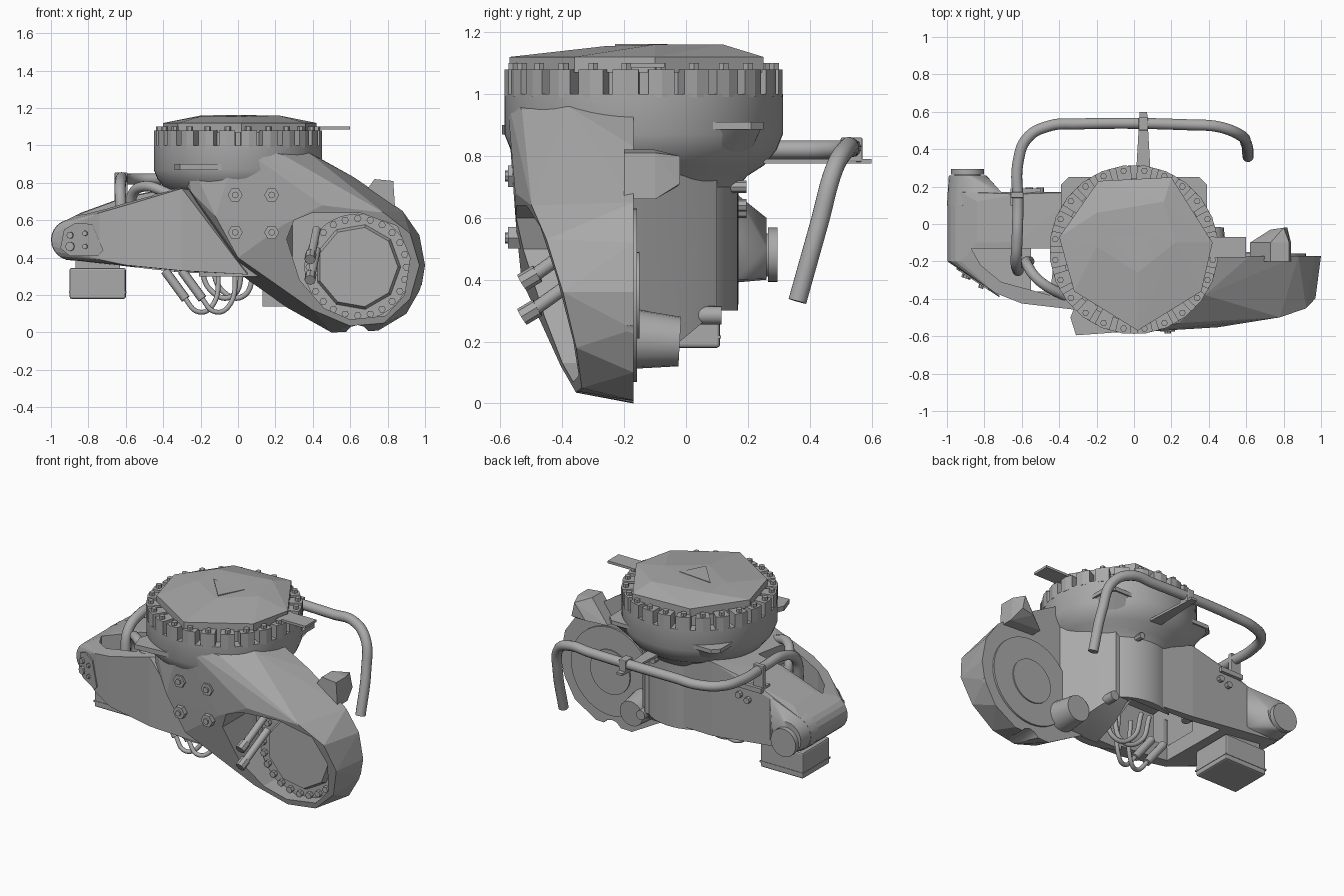
import bpy
import bmesh
from math import cos, sin, pi, radians
from mathutils import Vector

if "Cube" in bpy.data.objects:
    bpy.data.objects.remove(bpy.data.objects["Cube"])

grey = bpy.data.materials.new("cast_grey")
grey.use_nodes = True
grey.diffuse_color = (.4, .4, .4, 1)
grey.node_tree.nodes["Principled BSDF"].inputs["Base Color"].default_value = (.4, .4, .4, 1)


def add(name, mesh, smooth=False):
    mesh.materials.clear()
    mesh.materials.append(grey)
    obj = bpy.data.objects.new(name, mesh)
    bpy.context.collection.objects.link(obj)
    if smooth:
        bpy.ops.object.select_all(action='DESELECT')
        obj.select_set(True)
        bpy.context.view_layer.objects.active = obj
        bpy.ops.object.shade_smooth_by_angle(angle=radians(40))
    return obj


def from_bmesh(name, bm, smooth=False):
    bmesh.ops.recalc_face_normals(bm, faces=bm.faces)
    mesh = bpy.data.meshes.new(name)
    bm.to_mesh(mesh)
    bm.free()
    return add(name, mesh, smooth)


def hull(name, points, smooth=False):
    bm = bmesh.new()
    for p in points:
        bm.verts.new(p)
    out = bmesh.ops.convex_hull(bm, input=bm.verts)
    spare = {v for v in out["geom_interior"] + out["geom_unused"] if isinstance(v, bmesh.types.BMVert)}
    bmesh.ops.delete(bm, geom=list(spare), context='VERTS')
    return from_bmesh(name, bm, smooth)


def prism(name, first, second, smooth=False):
    """Join two matching rings of points into a closed solid."""
    bm = bmesh.new()
    a = [bm.verts.new(p) for p in first]
    b = [bm.verts.new(p) for p in second]
    for i in range(len(a)):
        j = (i + 1) % len(a)
        bm.faces.new((a[i], a[j], b[j], b[i]))
    bm.faces.new(a)
    bm.faces.new(b[::-1])
    return from_bmesh(name, bm, smooth)


def rod(name, start, end, radius, sides=16, tip=None):
    start, end = Vector(start), Vector(end)
    turn = (end - start).to_track_quat('Z', 'Y')
    ring = [turn @ Vector((cos(2 * pi * i / sides), sin(2 * pi * i / sides), 0)) for i in range(sides)]
    return prism(name, [start + v * radius for v in ring],
                 [end + v * (tip or radius) for v in ring], sides > 9)


def box(name, low, high, bevel=0):
    bm = bmesh.new()
    bmesh.ops.create_cube(bm, size=1)
    for v in bm.verts:
        v.co = [(l + h) / 2 + c * (h - l) for l, h, c in zip(low, high, v.co)]
    if bevel:
        bmesh.ops.bevel(bm, geom=bm.edges[:], offset=bevel, segments=2, affect='EDGES', profile=.5)
    return from_bmesh(name, bm)


def lathe(name, profile, centre, steps=64):
    bm = bmesh.new()
    rings = [[bm.verts.new((centre[0] + r * cos(2 * pi * i / steps), centre[1] + r * sin(2 * pi * i / steps), z))
              for i in range(steps)] for r, z in profile]
    for a, b in zip(rings, rings[1:]):
        for i in range(steps):
            j = (i + 1) % steps
            bm.faces.new((a[i], a[j], b[j], b[i]))
    bm.faces.new(rings[0])
    bm.faces.new(rings[-1])
    return from_bmesh(name, bm, True)


def pipe(name, points, radius):
    curve = bpy.data.curves.new(name, 'CURVE')
    curve.dimensions = '3D'
    curve.bevel_depth = radius
    curve.bevel_resolution = 5
    curve.use_fill_caps = True
    spline = curve.splines.new('BEZIER')
    spline.bezier_points.add(len(points) - 1)
    for bp, p in zip(spline.bezier_points, points):
        bp.co = p
        bp.handle_left_type = bp.handle_right_type = 'AUTO'
    tmp = bpy.data.objects.new(name, curve)
    bpy.context.collection.objects.link(tmp)
    mesh = bpy.data.meshes.new_from_object(tmp.evaluated_get(bpy.context.evaluated_depsgraph_get()))
    bpy.data.objects.remove(tmp)
    return add(name, mesh, True)


def cut(cutter, *targets):
    for target in targets:
        mod = target.modifiers.new("cut", 'BOOLEAN')
        mod.operation, mod.solver, mod.object = 'DIFFERENCE', 'EXACT', cutter
        target.data = bpy.data.meshes.new_from_object(target.evaluated_get(bpy.context.evaluated_depsgraph_get()))
        target.modifiers.clear()
    bpy.data.objects.remove(cutter)


def at_y(outline, y):
    return [(x, y(x, z) if callable(y) else y, z) for x, z in outline]


def at_z(outline, z):
    return [(x, y, z) for x, y in outline]


def slant(x, z):
    """Tilted front plane of the wheel housing."""
    return -.55 + .127 * (x - .4) + .275 * (.65 - z)


def circle(cx, cy, r, n=24):
    return [(cx + r * cos(2 * pi * i / n), cy + r * sin(2 * pi * i / n)) for i in range(n)]


# Turret drum and column
TC = (0, -.137)
column = lathe("turret_column", [(.305, .3), (.305, .7), (.335, .735), (.39, .77), (.43, .82),
                                 (.45, .87), (.45, 1), (.38, 1), (.38, 1.07)], TC)

# Flange teeth and bolts
for i in range(24):
    a = 2 * pi * (i + .5) / 24
    rim = [(TC[0] + r * cos(a + d), TC[1] + r * sin(a + d))
           for r, d in ((.36, -.095), (.448, -.095), (.453, 0), (.448, .095), (.36, .095))]
    prism("flange_tooth", at_z(rim, .99), at_z(rim, 1.08))
    x, y = TC[0] + .425 * cos(a), TC[1] + .425 * sin(a)
    rod("flange_bolt", (x, y, 1.07), (x, y, 1.1), .018, 6)

# Faceted cap
cap = [(-.19, .23), (.2, .25), (.42, -.1), (.36, -.36), (.02, -.57), (-.32, -.36), (-.4, -.07)]
hull("turret_cap", at_z(cap, 1.07) + at_z(cap, 1.12) +
     [(-.2, .06, 1.16), (.16, .12, 1.16), (.22, -.1, 1.16), (.02, -.26, 1.155), (-.2, -.12, 1.155)])
mark = [(.02, -.23), (.1, -.08), (-.13, -.06)]
prism("cap_mark", at_z(mark, 1.155), at_z(mark, 1.162))

# Main wheel housing
back = [(-.4, .95), (-.25, .72), (0, .32), (.25, .14), (.5, 0), (.75, .01), (.9, .1), (.98, .24),
        (1, .36), (.97, .52), (.88, .65), (.62, .83), (.44, .93)]
front = [(.25, .58), (.27, .3), (.4, .12), (.6, .035), (.78, .05), (.92, .18), (.97, .36),
         (.92, .53), (.78, .64), (.45, .68), (0, .4)]
housing = hull("wheel_housing", at_y(back, -.17) + at_y(front, slant) + [
    (0, -.58, 1), (-.12, -.55, .62), (.24, -.53, .95), (-.28, -.47, .97), (.38, -.38, .96),
    (-.25, -.47, .75)])
opening = [(.26, .5), (.3, .6), (.4, .64), (.65, .64), (.85, .57), (.92, .4), (.89, .2),
           (.79, .09), (.6, .07), (.46, .13), (.33, .28)]
cut(prism("opening_cutter", at_y(opening, -.8), at_y(opening, -.23)), housing)

# Notches around the housing rim
for x, z, r in ((.64, -.03, .07), (1.03, .22, .06), (1.0, .6, .06)):
    cut(rod("notch_cutter", (x, -.9, z), (x, .2, z), r, 12), housing)

# Wheel hub inside and its rear cover
WX, WZ = .64, .35
rod("hub_ring", (WX, -.2, WZ), (WX, -.28, WZ), .285, 40)
rod("hub_plate", (WX, -.27, WZ), (WX, -.31, WZ), .235, 9, .215)
for i in range(24):
    a = 2 * pi * i / 24
    x, z = WX + .26 * cos(a), WZ + .26 * sin(a)
    rod("hub_bolt", (x, -.27, z), (x, -.305, z), .02, 6)
rod("rear_cover", (WX, -.18, WZ), (WX, -.158, WZ), .28, 40)
rod("rear_cover_hub", (WX, -.16, WZ), (WX, -.15, WZ), .14, 32)
for z in (.4, .29):
    rod("hub_strut", (.39, -.51, z), (.42, -.3, z + .15), .022, 12)
    rod("strut_head", (.385, -.53, z - .01), (.39, -.48, z + .02), .03, 8)

# Ear and lower lug behind the housing
hull("rear_ear", [(x, y, z) for x, z in ((.62, .67), (.84, .66), (.83, .81), (.73, .82)) for y in (-.2, -.1)] +
     [(.8, -.02, .8), (.82, -.02, .71), (.73, -.03, .7)])
rod("lower_lug", (.4, -.2, .21), (.4, -.02, .2), .1, 20, .08)

# Web joining the column to the back of the housing
hull("column_web", [(x, y, z) for y, wide, low, high in ((-.18, .42, .14, .8), (-.02, .32, .2, .78), (.1, .22, .3, .74))
                    for x in (.13, wide) for z in (low, high)], True)

# Side arm, hollow at top and underneath
ends = circle(-.89, .495, .108, 20)
arm = hull("side_arm", at_y(ends, -.2) + at_y(ends, .17) + [
    (-.74, -.37, .39), (-.74, -.37, .64), (-.6, -.425, .36), (-.6, -.425, .68),
    (-.3, -.46, .33), (-.3, -.46, .77), (.05, -.45, .31), (-.84, -.1, .64), (-.84, .12, .64),
    (-.62, -.1, .72), (-.62, .16, .72), (-.3, .17, .79), (-.3, .17, .32), (.1, .14, .31), (.1, .14, .7)])
pocket = [(-.87, -.13), (-.82, -.22), (-.71, -.31), (-.45, -.38), (-.42, -.13)]
cut(prism("pocket_cutter", at_z(pocket, .45), at_z(pocket, 1)), arm)
cut(box("cavity_cutter", (-.55, -.36, .1), (.12, .12, .62)), arm, column)
hull("arm_rear_lug", at_y(circle(-.89, .495, .11), .1) + at_y(circle(-.89, .5, .1), .26) +
     [(-.7, .16, .4), (-.7, .16, .68)], True)
for start, end, r in ((.24, .27, .07), (.265, .295, .088)):
    rod("arm_stub", (-.89, start, .48), (-.89, end, .48), r, 28)


# Cover plate and bolts on the arm end
def arm_face(x, z):
    return -.2 - .65 * (x + 1)


tri = [(-.95, .45), (-.93, .55), (-.87, .585), (-.78, .58), (-.72, .44), (-.75, .41), (-.9, .41)]
prism("arm_end_plate", [(x, y - .009, z) for x, y, z in at_y(tri, arm_face)], at_y(tri, arm_face))
for x, z, r in ((-.89, .46, .025), (-.89, .52, .018), (-.81, .53, .014), (-.81, .46, .014)):
    y = arm_face(x, z)
    rod("arm_end_bolt", (x, y + .01, z), (x - .01, y - .02, z), r, 8)

# Junction box under the arm
box("junction_box", (-.9, -.16, .18), (-.6, .11, .345), .01)
box("junction_seam", (-.903, -.163, .21), (-.597, .113, .22))
box("junction_mount", (-.87, -.12, .33), (-.63, .09, .42))

# Front lugs with bolts
for x in (-.015, .18):
    for z in (.535, .735):
        rod("front_lug", (x, -.5, z), (x, -.575, z), .04, 6)
        rod("front_lug_bolt", (x, -.57, z), (x, -.585, z), .018, 8)

# Corner plate with flared gussets, lip and flat brackets
square = [(.39, -.2), (.39, .21), (.35, .25), (-.35, .25), (-.39, .21), (-.39, -.2)]
prism("corner_plate", at_z(square, .885), at_z(square, .91))
hull("column_flare", [(x * .97, y * .97, z) for x, y, z in at_z(square, .89)] + at_z(circle(*TC, .3), .7), True)
lip = [(-.34, -.5), (-.31, -.595), (.04, -.57), (.04, -.45), (-.3, -.4)]
prism("front_lip", at_z(lip, .87), at_z(lip, .9))
box("side_bracket", (.4, -.18, 1.085), (.6, -.07, 1.1))
rear_bracket = [(.01, .25), (.03, .6), (.07, .6), (.09, .25)]
prism("pipe_bracket", at_z(rear_bracket, .775), at_z(rear_bracket, .79))
box("pipe_clamp", (.025, .5, .78), (.075, .57, .86), .005)
box("arm_pipe_bracket", (-.66, .1, .69), (-.5, .19, .72))
box("arm_pipe_clamp", (-.66, .14, .7), (-.59, .17, .855), .005)

# Guard pipe and hose
pipe("guard_pipe", [(-.62, -.25, .6), (-.63, -.2, .76), (-.625, -.08, .82), (-.62, .1, .82), (-.62, .33, .82),
                    (-.57, .46, .82), (-.45, .525, .82), (-.3, .535, .825), (.3, .53, .825), (.45, .52, .825),
                    (.56, .48, .76), (.6, .43, .58), (.61, .36, .33)], .03)
pipe("arm_hose", [(-.56, -.2, .55), (-.57, -.22, .72), (-.51, -.3, .78), (-.34, -.4, .73)], .028)

# Rear fittings
for x, z in ((-.5, .64), (-.56, .62), (.1, .7)):
    rod("rear_fitting", (x, .08, z), (x, .195, z), .02, 8)
rod("drain_fitting", (.24, -.05, .285), (.24, .115, .285), .03)

# Cables hanging below
for x in (-.39, -.3):
    rod("cable_plug", (x, -.2, .33), (x + .11, -.22, .18), .025, 10)
    pipe("plug_cable", [(x + .1, -.22, .19), (x + .18, -.23, .11), (x + .25, -.2, .14), (x + .29, -.15, .36)], .013)
for shift in (0, .06):
    pipe("looped_cable", [(-.2 + shift, -.1, .4), (-.15 + shift, -.12, .23), (-.04 + shift, -.14, .19),
                          (.03 + shift, -.15, .38)], .014)
